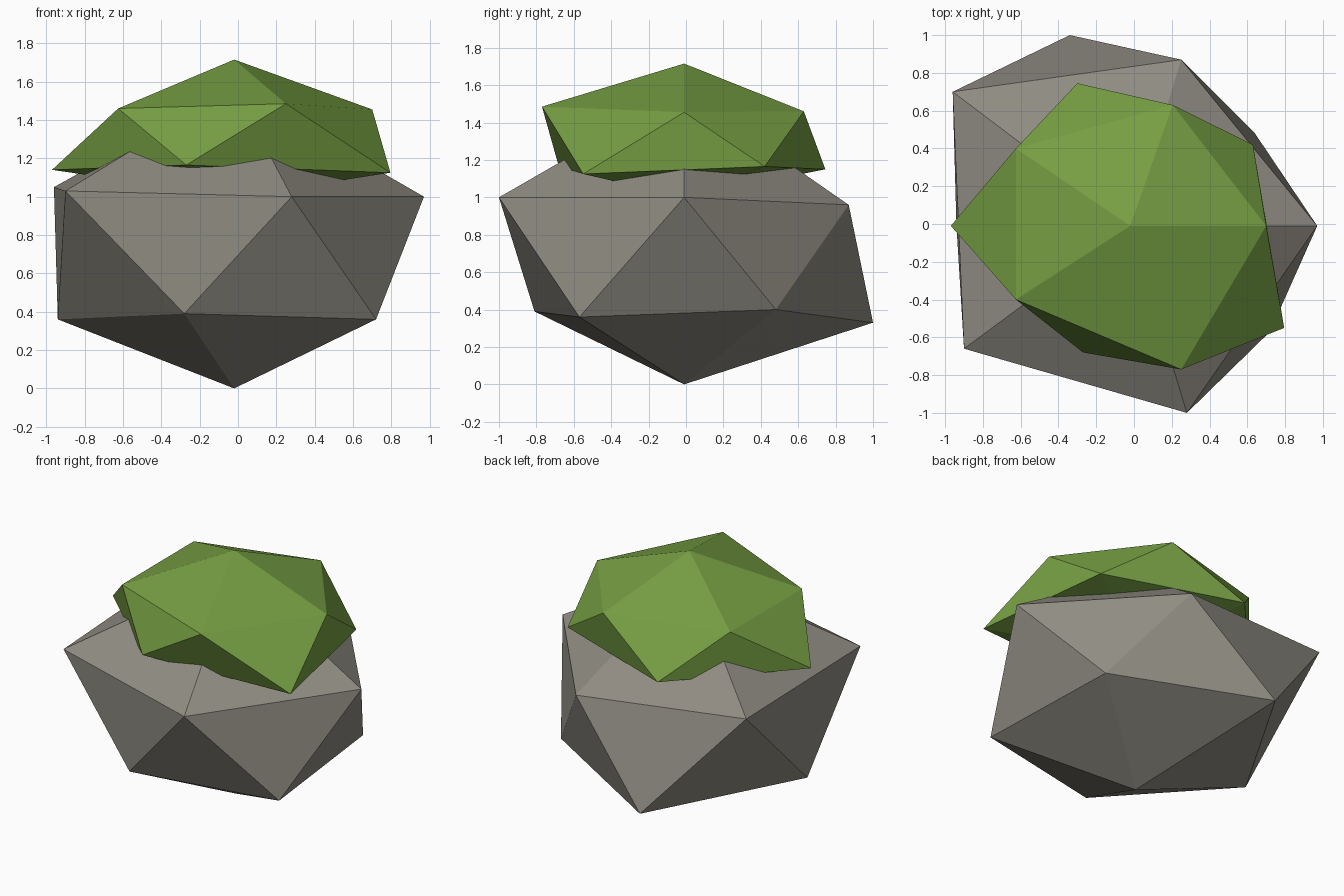
import bpy, bmesh

if "Cube" in bpy.data.objects:
    bpy.data.objects.remove(bpy.data.objects["Cube"])


def material(name, rgb):
    m = bpy.data.materials.new(name)
    m.diffuse_color = (*rgb, 1)
    m.use_nodes = True
    m.node_tree.nodes["Principled BSDF"].inputs["Base Color"].default_value = m.diffuse_color
    return m


def lump(name, mat, bottom, lower, upper, top):
    """Uneven 20-sided lump: two five-point rings closed by two poles."""
    bm = bmesh.new()
    b, t = bm.verts.new(bottom), bm.verts.new(top)
    lo = [bm.verts.new(p) for p in lower]
    up = [bm.verts.new(p) for p in upper]
    for i in range(5):
        j = (i + 1) % 5
        bm.faces.new((b, lo[i], lo[j]))
        bm.faces.new((lo[i], up[i], lo[j]))
        bm.faces.new((up[i], up[j], lo[j]))
        bm.faces.new((up[i], t, up[j]))
    bmesh.ops.recalc_face_normals(bm, faces=bm.faces)
    me = bpy.data.meshes.new(name)
    bm.to_mesh(me)
    bm.free()
    me.materials.append(mat)
    ob = bpy.data.objects.new(name, me)
    bpy.context.collection.objects.link(ob)
    return ob


stone = material("stone grey", (0.28, 0.265, 0.225))
green = material("moss green", (0.18, 0.345, 0.056))

# Boulder; rings run clockwise from the front right
lump("boulder", stone, (-0.02, -0.01, 0),
     [(0.72, -0.57, 0.36), (-0.28, -0.81, 0.39), (-0.94, -0.01, 0.36),
      (-0.34, 1.0, 0.33), (0.64, 0.48, 0.40)],
     [(0.28, -1.0, 1.0), (-0.90, -0.66, 1.03), (-0.96, 0.70, 1.05),
      (0.25, 0.87, 0.96), (0.97, -0.01, 1.0)],
     (-0.02, -0.01, 1.57))

# Moss cap sunk over the boulder's peak
lump("moss_cap", green, (-0.02, -0.01, 1.0),
     [(0.795, -0.55, 1.125), (-0.27, -0.68, 1.165), (-0.97, -0.01, 1.14),
      (-0.30, 0.745, 1.15), (0.63, 0.42, 1.165)],
     [(0.25, -0.77, 1.485), (-0.625, -0.40, 1.46), (-0.625, 0.40, 1.46),
      (0.205, 0.63, 1.46), (0.70, -0.01, 1.455)],
     (-0.02, -0.01, 1.715))
